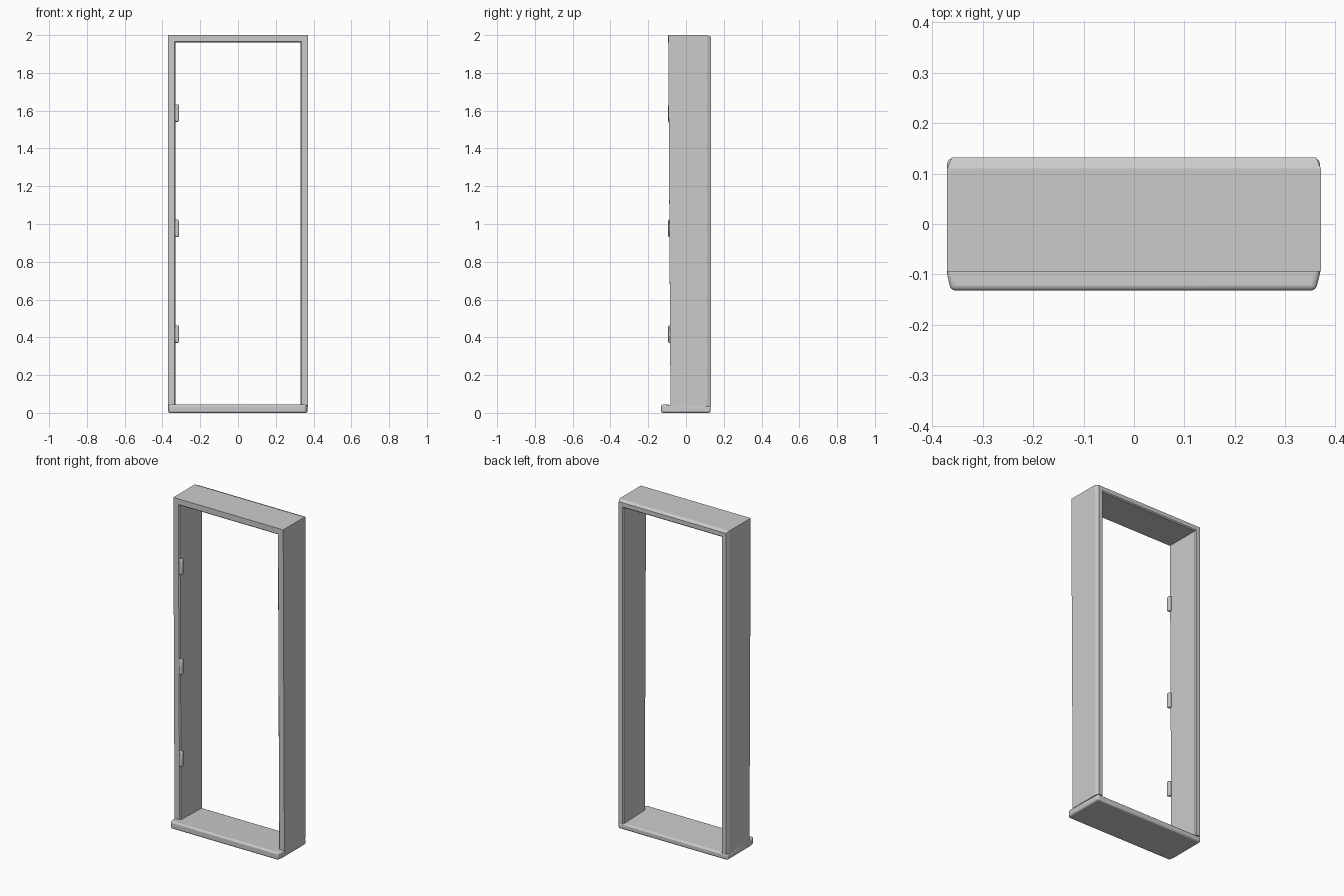
import bpy, bmesh

if "Cube" in bpy.data.objects:
    bpy.data.objects.remove(bpy.data.objects["Cube"])


def make_object(name, bm):
    bmesh.ops.recalc_face_normals(bm, faces=bm.faces)
    mesh = bpy.data.meshes.new(name)
    bm.to_mesh(mesh)
    bm.free()
    obj = bpy.data.objects.new(name, mesh)
    bpy.context.collection.objects.link(obj)
    return obj


def soften(obj, width, segments):
    bev = obj.modifiers.new("rounded_edges", 'BEVEL')
    bev.width = width
    bev.segments = segments
    bev.limit_method = 'ANGLE'
    bpy.ops.object.select_all(action='DESELECT')
    obj.select_set(True)
    bpy.context.view_layer.objects.active = obj
    bpy.ops.object.shade_smooth_by_angle()


# Door frame: (inset, y) section carried up one jamb, over the head and down
section = [(0, -0.094), (0, 0.11), (0.009, 0.132), (0.034, 0.132),
           (0.04, 0.126), (0.04, -0.087), (0.034, -0.094)]
bm = bmesh.new()
rings = []
for side, top in ((-1, False), (-1, True), (1, True), (1, False)):
    ring = []
    for inset, y in section:
        z = 2 - inset if top else 0.035
        if not top and y < 0:
            y += 0.012
        ring.append(bm.verts.new((side * (0.37 - inset), y, z)))
    rings.append(ring)
n = len(section)
for a, b in zip(rings, rings[1:]):
    for i in range(n):
        j = (i + 1) % n
        bm.faces.new((a[i], a[j], b[j], b[i]))
bm.faces.new(rings[0])
bm.faces.new(rings[-1])
make_object("door_frame", bm)

# Threshold with clipped front corners and a slightly raised front
outline = [(-0.363, -0.132), (0.36, -0.132), (0.368, -0.1),
           (0.368, 0.13), (-0.37, 0.13), (-0.37, -0.1)]
bm = bmesh.new()
low = [bm.verts.new((x, y, 0.004 if y < 0 else 0)) for x, y in outline]
high = [bm.verts.new((x, y, 0.044 if y < 0 else 0.036)) for x, y in outline]
bm.faces.new(low)
bm.faces.new(high)
for i in range(6):
    j = (i + 1) % 6
    bm.faces.new((low[i], low[j], high[j], high[i]))
bmesh.ops.translate(bm, verts=[v for v in low if v.co.y < 0], vec=(0, 0, -0.004))
soften(make_object("threshold", bm), 0.01, 3)

# Three hinges on the left jamb
for i, z in enumerate((0.417, 0.977, 1.587)):
    bm = bmesh.new()
    bmesh.ops.create_cube(bm, size=1)
    for v in bm.verts:
        v.co = (-0.324 + v.co.x * 0.022, -0.083 + v.co.y * 0.022, z + v.co.z * 0.092)
    soften(make_object(f"hinge_{i + 1}", bm), 0.005, 2)
